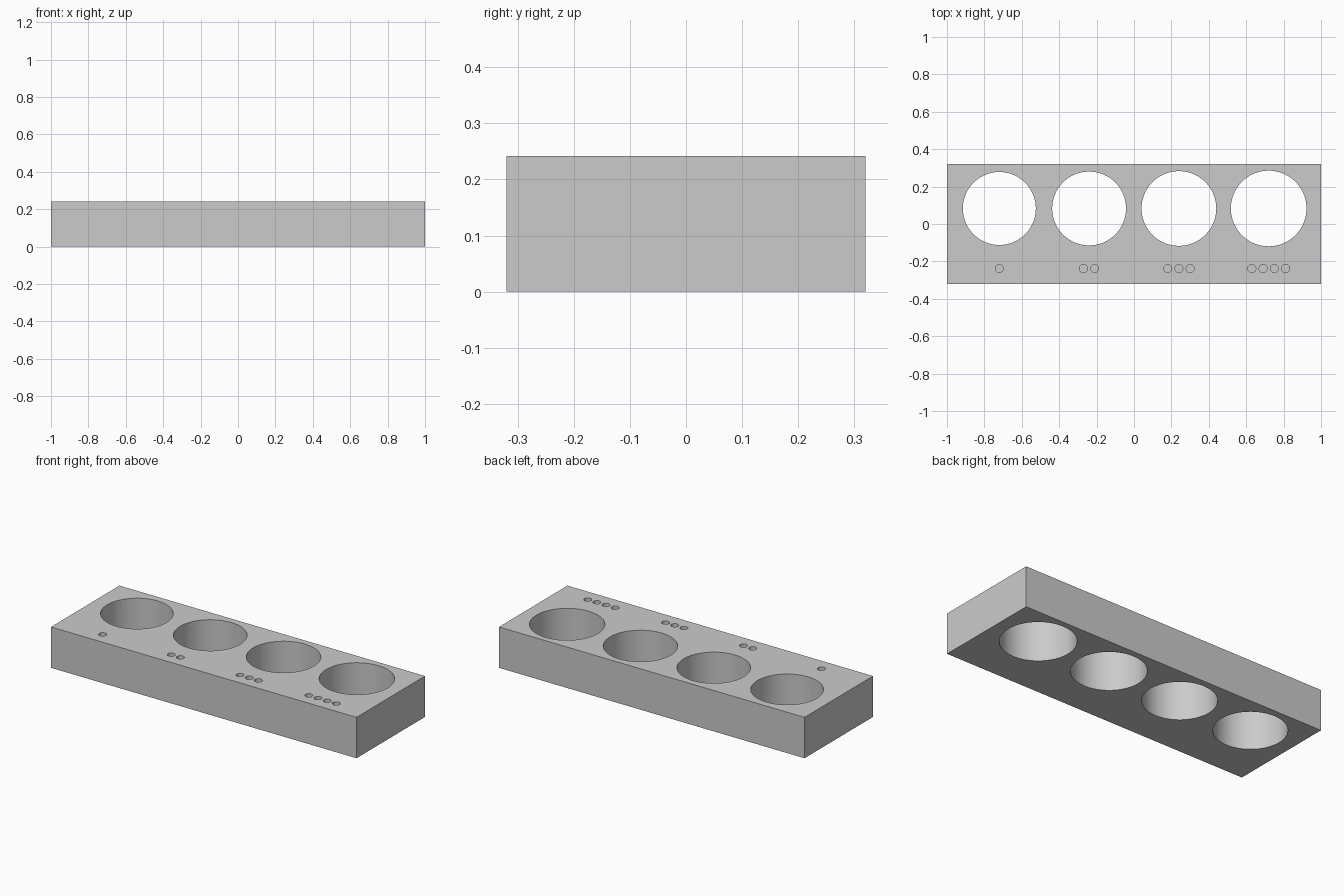
import bpy
import math

cube = bpy.data.objects.get("Cube")
if cube:
    bpy.data.objects.remove(cube, do_unlink=True)

WIDTH, DEPTH, HEIGHT = 2.0, 0.64, 0.242
SPACING = 0.48
DOT_GAP, DOT_RADIUS, DOT_DEPTH = 0.06, 0.0215, 0.02

grey = bpy.data.materials.new("plain_grey")
grey.use_nodes = True
colour = (0.6, 0.6, 0.6, 1)
grey.diffuse_color = colour
grey.node_tree.nodes["Principled BSDF"].inputs["Base Color"].default_value = colour

# Rectangular block
bpy.ops.mesh.primitive_cube_add(size=1, location=(0, 0, HEIGHT / 2))
block = bpy.context.object
block.name = "gauge_block"
block.scale = (WIDTH, DEPTH, HEIGHT)
bpy.ops.object.transform_apply(location=True, rotation=False, scale=True)
block.data.materials.append(grey)

cutters = []


def add_cutter(name, x, y, radius, bottom, sides):
    top = HEIGHT + 0.1
    bpy.ops.mesh.primitive_cylinder_add(
        vertices=sides, radius=radius, depth=top - bottom,
        location=(x, y, (top + bottom) / 2))
    cutter = bpy.context.object
    cutter.name = name
    cutter.data.materials.append(grey)
    cutters.append(cutter)


# Four through holes, each slightly wider, marked by one to four shallow dots
for i in range(4):
    x = (i - 1.5) * SPACING
    add_cutter(f"hole_cutter_{i + 1}", x, 0.083, 0.195 + 0.0024 * i, -0.1, 96)
    for j in range(i + 1):
        add_cutter(f"dot_cutter_{i + 1}_{j + 1}", x + (j - i / 2) * DOT_GAP,
                   -0.238, DOT_RADIUS, HEIGHT - DOT_DEPTH, 32)

# Cut the holes and dots, then discard the cutters
bpy.context.view_layer.objects.active = block
for cutter in cutters:
    cut = block.modifiers.new(cutter.name, "BOOLEAN")
    cut.operation = "DIFFERENCE"
    cut.solver = "EXACT"
    cut.object = cutter
    bpy.ops.object.modifier_apply(modifier=cut.name)
    bpy.data.objects.remove(cutter, do_unlink=True)

# Smooth hole walls with crisp rims
bpy.ops.object.select_all(action="DESELECT")
block.select_set(True)
bpy.ops.object.shade_smooth_by_angle(angle=math.radians(30))
